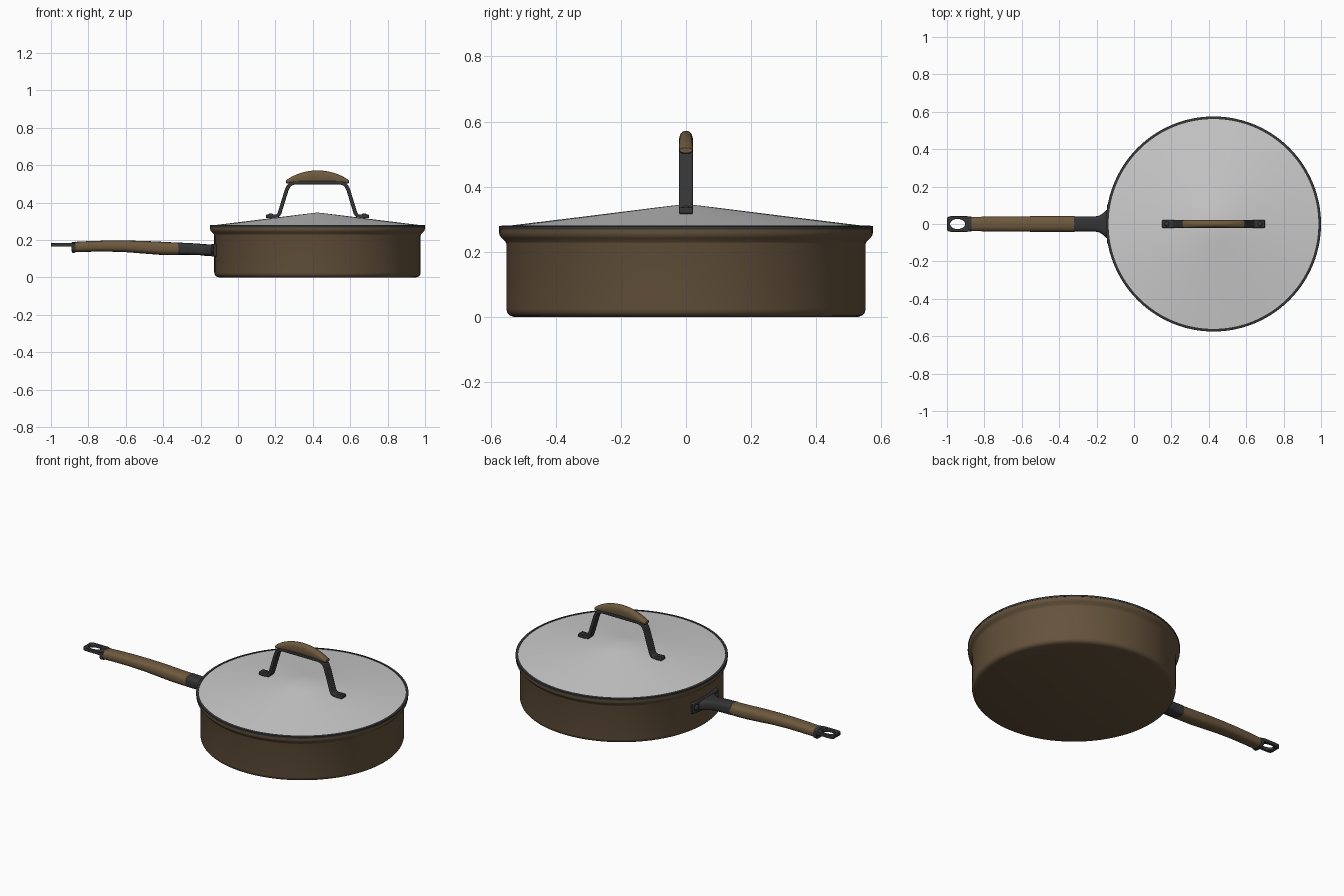
import bpy, bmesh, math
from mathutils import Vector

if "Cube" in bpy.data.objects:
    bpy.data.objects.remove(bpy.data.objects["Cube"])

CX = 0.425  # pan axis


def material(name, rgb):
    m = bpy.data.materials.new(name)
    m.diffuse_color = (*rgb, 1)
    m.use_nodes = True
    m.node_tree.nodes["Principled BSDF"].inputs["Base Color"].default_value = m.diffuse_color
    return m


BROWN = material("brown_enamel", (0.13, 0.085, 0.045))
TAN = material("tan_grip", (0.155, 0.1, 0.048))
DARK = material("dark_metal", (0.035, 0.035, 0.037))


def finish(name, bm, mat=None, angle=35, bevel=0):
    bmesh.ops.remove_doubles(bm, verts=bm.verts, dist=1e-5)
    bmesh.ops.recalc_face_normals(bm, faces=bm.faces)
    me = bpy.data.meshes.new(name)
    bm.to_mesh(me)
    bm.free()
    ob = bpy.data.objects.new(name, me)
    bpy.context.collection.objects.link(ob)
    if mat:
        me.materials.append(mat)
    if bevel:
        b = ob.modifiers.new("bevel", 'BEVEL')
        b.width, b.segments, b.limit_method = bevel, 2, 'ANGLE'
    bpy.ops.object.select_all(action='DESELECT')
    bpy.context.view_layer.objects.active = ob
    ob.select_set(True)
    bpy.ops.object.shade_smooth_by_angle(angle=math.radians(angle))
    return ob


def skin(bm, rings, closed=False, caps=True):
    """Join equal rings of points with quads."""
    vs = [[bm.verts.new(p) for p in r] for r in rings]
    n = len(vs[0])
    for i in range(len(vs) if closed else len(vs) - 1):
        a, b = vs[i], vs[(i + 1) % len(vs)]
        for j in range(n):
            k = (j + 1) % n
            bm.faces.new((a[j], a[k], b[k], b[j]))
    if caps and not closed:
        bm.faces.new(vs[0])
        bm.faces.new(vs[-1])


def lathe(name, profile, mat=None, seg=96, closed=False):
    bm = bmesh.new()
    ts = [2 * math.pi * i / seg for i in range(seg)]
    skin(bm, [[(CX + r * math.cos(t), r * math.sin(t), z) for t in ts] for r, z in profile],
         closed, caps=False)
    bmesh.ops.dissolve_degenerate(bm, dist=1e-6, edges=bm.edges)
    return finish(name, bm, mat)


def oval(a, b, n, seg=28):
    pts = []
    for i in range(seg):
        t = 2 * math.pi * i / seg
        c, s = math.cos(t), math.sin(t)
        pts.append((math.copysign(abs(c) ** (2 / n) * a, c), math.copysign(abs(s) ** (2 / n) * b, s)))
    return pts


def loft(name, sections, mat, n=2.6):
    """Sections along x: (x, z low, z high, half width)."""
    bm = bmesh.new()
    skin(bm, [[(x, y, (lo + hi) / 2 + z) for y, z in oval(w, (hi - lo) / 2, n)]
              for x, lo, hi, w in sections])
    return finish(name, bm, mat, 45)


# Pan body, hollow, with flared rim
lathe("pan_body", [(0, 0), (0.528, 0), (0.542, 0.005), (0.549, 0.013), (0.552, 0.025),
                   (0.552, 0.225), (0.555, 0.232), (0.566, 0.242), (0.572, 0.25), (0.574, 0.258),
                   (0.574, 0.272), (0.566, 0.274), (0.56, 0.252), (0.541, 0.236),
                   (0.537, 0.03), (0.52, 0.014), (0, 0.014)], BROWN)

# Shallow conical lid and its edge band
lathe("lid", [(0, 0.347), (0.1, 0.335), (0.3, 0.31), (0.563, 0.278), (0.563, 0.27), (0.3, 0.302), (0, 0.337)])
lathe("lid_band", [(0.561, 0.268), (0.575, 0.268), (0.575, 0.279), (0.561, 0.281)], DARK, closed=True)

# Lid handle strap: mirrored path given width and thickness
half = [(-0.275, 0.327), (-0.225, 0.325), (-0.212, 0.33), (-0.203, 0.343), (-0.165, 0.467),
        (-0.156, 0.486), (-0.142, 0.5), (-0.12, 0.507)]
path = [Vector((x, z)) for x, z in half] + [Vector((-x, z)) for x, z in reversed(half)]
rings = []
for i, p in enumerate(path):
    d = (path[min(i + 1, len(path) - 1)] - path[max(i - 1, 0)]).normalized()
    o = Vector((-d.y, d.x)) * 0.01
    rings.append([(CX + q.x, y, q.y) for q, y in
                  ((p + o, -0.021), (p + o, 0.021), (p - o, 0.021), (p - o, -0.021))])
bm = bmesh.new()
skin(bm, rings)
finish("lid_handle_strap", bm, DARK, 40, 0.004)

# Domed grip on the lid handle
grip = []
for i in range(17):
    u = -1 + i / 8
    end = 0.012 * abs(u) ** 8
    grip.append((CX + 0.168 * u, 0.498 + end * 0.5, 0.519 + 0.053 * (1 - u * u) ** 0.9, 0.022 - end * 0.2))
loft("lid_handle_grip", grip, TAN, 2.4)

# Rivets on the strap feet and the pan bracket
def rivet(name, loc, axis, r):
    bm = bmesh.new()
    bmesh.ops.create_uvsphere(bm, u_segments=16, v_segments=8, radius=r)
    bmesh.ops.scale(bm, vec=(1, 1, 0.55), verts=bm.verts)
    q = Vector((0, 0, 1)).rotation_difference(Vector(axis))
    bmesh.ops.rotate(bm, matrix=q.to_matrix(), verts=bm.verts)
    bmesh.ops.translate(bm, vec=loc, verts=bm.verts)
    finish(name, bm, DARK)


for s, side in ((-1, "left"), (1, "right")):
    rivet("lid_rivet_" + side, (CX + s * 0.25, 0, 0.335), (0, 0, 1), 0.013)
    a = math.pi + s * 0.165
    d = Vector((math.cos(a), math.sin(a), 0))
    rivet("bracket_rivet_" + side, Vector((CX, 0, 0.145)) + d * 0.568, d, 0.018)

# Curved bracket plate against the pan wall
bm = bmesh.new()
rings = []
for i in range(13):
    a = math.pi + 0.215 * (i / 6 - 1)
    c, s = math.cos(a), math.sin(a)
    rings.append([(CX + r * c, r * s, z) for r, z in
                  ((0.548, 0.112), (0.569, 0.112), (0.569, 0.178), (0.548, 0.178))])
skin(bm, rings)
finish("handle_bracket", bm, DARK, 40, 0.005)

# Long handle: flared neck, grip, end cap
loft("handle_neck", [(-0.32, 0.121, 0.186, 0.041), (-0.26, 0.121, 0.184, 0.041),
                     (-0.205, 0.119, 0.18, 0.041), (-0.185, 0.116, 0.178, 0.045),
                     (-0.165, 0.115, 0.177, 0.058), (-0.15, 0.115, 0.176, 0.073),
                     (-0.13, 0.115, 0.176, 0.08)], DARK, 3.5)
loft("handle_grip", [(-0.87, 0.135, 0.19, 0.038), (-0.8, 0.137, 0.194, 0.039),
                     (-0.7, 0.138, 0.197, 0.04), (-0.6, 0.135, 0.197, 0.041),
                     (-0.5, 0.127, 0.195, 0.042), (-0.42, 0.121, 0.191, 0.042),
                     (-0.36, 0.119, 0.188, 0.042), (-0.318, 0.12, 0.186, 0.042)], TAN)
loft("handle_end_cap", [(-0.89, 0.14, 0.186, 0.039), (-0.885, 0.13, 0.189, 0.041),
                        (-0.868, 0.133, 0.191, 0.04)], DARK, 3)

# Hanging loop with oval hole
outer = [(x - 0.935, y) for x, y in oval(0.065, 0.042, 7, 40)]
inner = [(x - 0.943, y) for x, y in oval(0.04, 0.027, 2, 40)]
bm = bmesh.new()
skin(bm, [[(x, y, z) for x, y in ring] for ring, z in
          ((outer, 0.164), (outer, 0.184), (inner, 0.184), (inner, 0.164))], closed=True)
finish("hanging_loop", bm, DARK, 40, 0.003)
